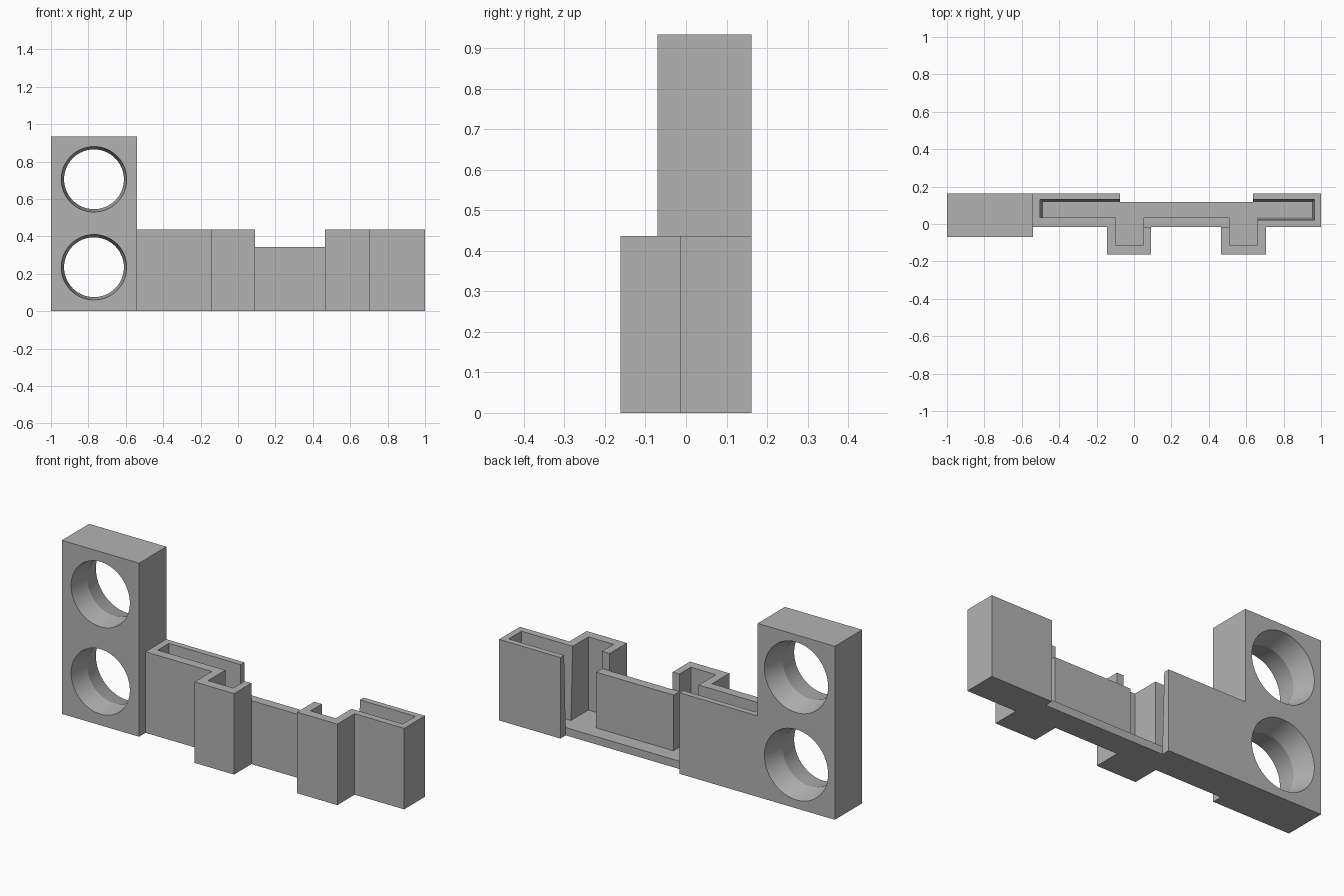
import bpy, bmesh, math

if "Cube" in bpy.data.objects:
    bpy.data.objects.remove(bpy.data.objects["Cube"])

grey = bpy.data.materials.new("plain grey")
grey.diffuse_color = (0.45, 0.45, 0.45, 1)
grey.use_nodes = True
grey.node_tree.nodes["Principled BSDF"].inputs["Base Color"].default_value = grey.diffuse_color


def loft(name, loops):
    """Closed solid skinned through matching loops of points."""
    bm = bmesh.new()
    rings = [[bm.verts.new(p) for p in loop] for loop in loops]
    n = len(rings[0])
    for a, b in zip(rings, rings[1:]):
        for i in range(n):
            j = (i + 1) % n
            bm.faces.new((a[i], a[j], b[j], b[i]))
    bm.faces.new(rings[0])
    bm.faces.new(rings[-1])
    bmesh.ops.recalc_face_normals(bm, faces=bm.faces)
    mesh = bpy.data.meshes.new(name)
    bm.to_mesh(mesh)
    bm.free()
    mesh.materials.append(grey)
    ob = bpy.data.objects.new(name, mesh)
    bpy.context.collection.objects.link(ob)
    return ob


def prism(name, outline, z0, z1):
    return loft(name, [[(x, y, z) for x, y in outline] for z in (z0, z1)])


def box(name, x0, x1, y0, y1, z0, z1):
    return prism(name, [(x0, y0), (x1, y0), (x1, y1), (x0, y1)], z0, z1)


def combine(target, tool, operation):
    """Apply a boolean and remove the tool."""
    mod = target.modifiers.new(operation, 'BOOLEAN')
    mod.operation, mod.solver, mod.object = operation, 'EXACT', tool
    bpy.context.view_layer.objects.active = target
    bpy.ops.object.modifier_apply(modifier=mod.name)
    bpy.data.objects.remove(tool)


# Tray outline with two square bumps on the front
tray = prism("tray", [
    (-0.54, 0.162), (1, 0.162), (1, -0.015), (0.705, -0.015),
    (0.705, -0.162), (0.465, -0.162), (0.465, -0.015), (0.09, -0.015),
    (0.09, -0.162), (-0.145, -0.162), (-0.145, -0.015), (-0.54, -0.015)],
    0, 0.436)


def cavity_loop(z, left, right, back, front_right):
    pts = [(left, back), (right, back), (right, front_right), (0.66, front_right),
           (0.66, -0.112), (0.51, -0.112), (0.51, 0.035), (0.05, 0.035),
           (0.05, -0.112), (-0.10, -0.112), (-0.10, 0.035), (left, 0.035)]
    return [(x, y, z) for x, y in pts]


# Slightly tapered slot, rear opening above nothing, lowered middle wall
combine(tray, loft("slot_cutter", [cavity_loop(0.042, -0.49, 0.955, 0.117, 0.035),
                                   cavity_loop(0.436, -0.503, 0.965, 0.13, 0.022),
                                   cavity_loop(0.6, -0.503, 0.965, 0.13, 0.022)]),
        'DIFFERENCE')
combine(tray, box("rear_cutter", -0.075, 0.635, 0.117, 0.4, -0.2, 0.8), 'DIFFERENCE')
combine(tray, box("notch_cutter", 0.05, 0.51, -0.0155, 0.08, 0.342, 0.8), 'DIFFERENCE')

# Upright block with two waisted round holes
body = box("ring_holder_and_tray", -1, -0.54, -0.07, 0.162, 0, 0.934)
profile = [(-0.083, 0.1767), (0.046, 0.16), (0.175, 0.193)]  # y, radius
for cz in (0.235, 0.705):
    loops = [[(-0.77 + r * math.cos(a), y, cz + r * math.sin(a))
              for a in (math.tau * i / 64 for i in range(64))] for y, r in profile]
    combine(body, loft("hole_cutter", loops), 'DIFFERENCE')
combine(body, tray, 'UNION')

# Smooth hole walls, sharp edges elsewhere
bpy.ops.object.select_all(action='DESELECT')
body.select_set(True)
bpy.context.view_layer.objects.active = body
bpy.ops.object.shade_smooth_by_angle(angle=math.radians(20))
